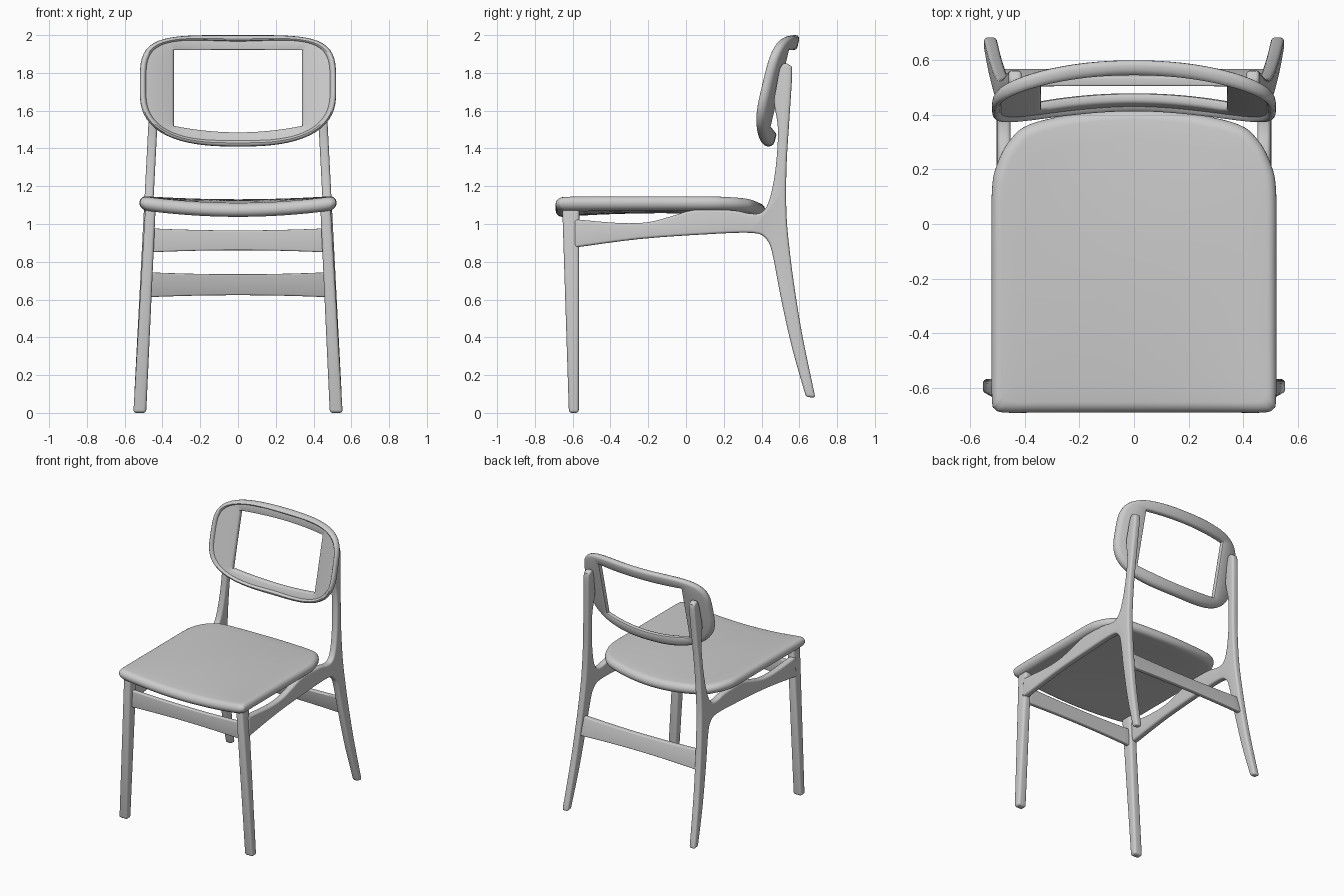
import bpy
import bmesh
import math
from mathutils import Vector

if "Cube" in bpy.data.objects:
    bpy.data.objects.remove(bpy.data.objects["Cube"], do_unlink=True)

grey = bpy.data.materials.new("light grey")
grey.use_nodes = True
grey.diffuse_color = (0.6, 0.6, 0.6, 1)
grey.node_tree.nodes["Principled BSDF"].inputs["Base Color"].default_value = (0.6, 0.6, 0.6, 1)


def finish(name, bm, angle=40):
    """Turn a bmesh into a smooth-shaded object with sharp edges kept."""
    bmesh.ops.recalc_face_normals(bm, faces=bm.faces)
    mesh = bpy.data.meshes.new(name)
    bm.to_mesh(mesh)
    bm.free()
    mesh.materials.append(grey)
    mesh.shade_smooth()
    mesh.set_sharp_from_angle(angle=math.radians(angle))
    obj = bpy.data.objects.new(name, mesh)
    bpy.context.collection.objects.link(obj)
    return obj


def spline(points, steps, closed=False):
    """Catmull-Rom curve through 2D points."""
    p = [Vector(q) for q in points]
    n = len(p)
    at = (lambda i: p[i % n]) if closed else (lambda i: p[max(0, min(n - 1, i))])
    out = []
    for i in range(n if closed else n - 1):
        a, b, c, d = (at(i + k) for k in (-1, 0, 1, 2))
        for s in range(steps):
            t = s / steps
            out.append(0.5 * (2 * b + (c - a) * t + (2 * a - 5 * b + 4 * c - d) * t * t
                              + (3 * b - a - 3 * c + d) * t ** 3))
    return out if closed else out + [p[-1]]


def prism(name, outline, place, bevel):
    """Extrude an outline between w = -1 and w = 1, placed by a function, with rounded edges."""
    bm = bmesh.new()
    caps = [[bm.verts.new(place(u, v, w)) for u, v in outline] for w in (-1, 1)]
    n = len(outline)
    for cap in caps:
        bm.faces.new(cap)
    for i in range(n):
        j = (i + 1) % n
        bm.faces.new((caps[0][i], caps[0][j], caps[1][j], caps[1][i]))
    bmesh.ops.recalc_face_normals(bm, faces=bm.faces)
    sharp = [e for e in bm.edges if e.calc_face_angle(0) > math.radians(50)]
    bmesh.ops.bevel(bm, geom=sharp, offset=bevel, segments=4, profile=0.5,
                    affect='EDGES', clamp_overlap=False)
    return finish(name, bm)


def skin(bm, rings, wrap):
    """Bridge successive closed rings of vertices with quads."""
    n = len(rings[0])
    for k in range(len(rings) if wrap else len(rings) - 1):
        a, b = rings[k], rings[(k + 1) % len(rings)]
        for i in range(n):
            j = (i + 1) % n
            bm.faces.new((a[i], a[j], b[j], b[i]))


# Side frames: rear leg, upright and side rail in one outline (y, z)
front_edge = spline([(0.635, 0.085), (0.56, 0.35), (0.5, 0.62), (0.458, 0.84), (0.425, 0.92),
                     (0.35, 0.953), (0.1, 0.945), (-0.25, 0.92), (-0.59, 0.875)], 4)
rail_top = spline([(-0.59, 1.025), (-0.35, 1.005), (-0.2, 1.01), (-0.08, 1.04), (0.05, 1.075),
                   (0.25, 1.072), (0.34, 1.055), (0.405, 1.065), (0.445, 1.14), (0.475, 1.3),
                   (0.487, 1.5), (0.467, 1.64), (0.477, 1.72), (0.497, 1.82), (0.52, 1.85),
                   (0.55, 1.84), (0.562, 1.8), (0.547, 1.55), (0.532, 1.3), (0.532, 1.05),
                   (0.55, 0.85), (0.578, 0.64), (0.618, 0.4), (0.685, 0.08)], 4)
front_leg = [(-0.62, 0), (-0.567, 0), (-0.565, 1.085), (-0.655, 1.085)]
for side, word in ((1, "left"), (-1, "right")):
    prism("side_frame_" + word, front_edge + rail_top,
          lambda y, z, w: (side * (0.53 - 0.052 * z + 0.024 * w), y, z), 0.014)
    prism("front_leg_" + word, front_leg,
          lambda y, z, w: (side * (0.52 - 0.052 * z + (0.034 - 0.006 * z) * w), y, z), 0.016)


# Cross rails: slightly waisted boards between the legs
def cross_rail(name, half, low, high, waist, y_mid, slope, thick):
    xs = [half * (i / 8 - 1) for i in range(17)]
    bow = lambda x: waist * (1 - (x / half) ** 2)
    outline = [(x, low + bow(x)) for x in xs] + [(x, high - bow(x)) for x in reversed(xs)]
    mid = (low + high) / 2
    prism(name, outline, lambda x, z, w: (x, y_mid + slope * (z - mid) + thick * w, z), 0.008)


cross_rail("front_rail", 0.465, 0.85, 0.977, 0.011, -0.6, 0, 0.016)
cross_rail("rear_stretcher", 0.485, 0.612, 0.745, 0.011, 0.535, -0.25, 0.018)

# Seat: rounded pad that sags across its width
half = [(0, -0.69), (0.17, -0.69), (0.34, -0.69), (0.47, -0.69), (0.508, -0.678), (0.52, -0.64),
        (0.521, -0.45), (0.521, -0.15), (0.52, 0.12), (0.5, 0.22), (0.455, 0.305),
        (0.38, 0.365), (0.2, 0.405), (0, 0.42)]
outline = spline(half + [(-x, y) for x, y in half[-2:0:-1]], 5, closed=True)
MID = -0.135


def seat_z(x, y):
    pull = 0.45 + 0.55 * ((y - MID) / 0.555) ** 2
    return 1.112 - 0.04 * (1 - min(1, (x / 0.52) ** 2)) * pull


R = 0.037
edge = [math.pi * (k / 12 - 0.5) for k in range(13)]
section = [(1 - R * (1 - math.cos(a)) / 0.53, R * math.sin(a)) for a in edge]
inner = [0.8, 0.6, 0.4, 0.2, 0.05]
section = [(s, -R) for s in reversed(inner)] + section + [(s, R) for s in inner]
bm = bmesh.new()
rings = []
for s, h in section:
    ring = []
    for p in outline:
        x, y = p.x * s, MID + (p.y - MID) * s
        ring.append(bm.verts.new((x, y, seat_z(x, y) + h)))
    rings.append(ring)
skin(bm, rings, False)
bm.faces.new(rings[0])
bm.faces.new(rings[-1])
finish("seat", bm, 60)

# Backrest: curved, tilted frame with a raised rim and a wide opening
CZ = 1.705
WIDE, HIGH = 0.34, 1.92
low_edge = lambda x: 1.485 + 0.3 * x * x
N = 20
hole = [(WIDE - 2 * WIDE * i / N, HIGH) for i in range(N)]
hole += [(-WIDE, HIGH + (low_edge(WIDE) - HIGH) * i / N) for i in range(N)]
hole += [(x, low_edge(x)) for x in (2 * WIDE * i / N - WIDE for i in range(N))]
hole += [(WIDE, low_edge(WIDE) + (HIGH - low_edge(WIDE)) * i / N) for i in range(N)]


def rim_point(x, z):
    dx, dz = x, z - CZ
    p = 4.5 if dz > 0 else 2.6
    r = (abs(dx / 0.52) ** p + abs(dz / 0.295) ** p) ** (-1 / p)
    return Vector((dx * r, CZ + dz * r))


# (distance, measured from hole edge?, depth behind the front surface)
profile = [(0, 0, 0.03), (0.003, 0, 0.014), (0.01, 0, 0.004), (0.02, 0, 0), (0.028, 0, 0.004),
           (0.033, 0, 0.014), (0.012, 1, 0.016), (0.003, 1, 0.02), (0, 1, 0.028), (0, 1, 0.042),
           (0.004, 1, 0.051), (0.014, 1, 0.056), (0.026, 0, 0.056), (0.012, 0, 0.052),
           (0.003, 0, 0.043)]
bm = bmesh.new()
rings = []
for dist, from_hole, depth in profile:
    ring = []
    for h in hole:
        h = Vector(h)
        o = rim_point(*h)
        step = (h - o).normalized() * dist
        q = h - step if from_hole else o + step
        y = 0.41 + 0.24 * (q.y - 1.42) - 0.33 * q.x ** 2 + depth
        ring.append(bm.verts.new((q.x, y, q.y)))
    rings.append(ring)
skin(bm, rings, True)
finish("backrest", bm, 45)
